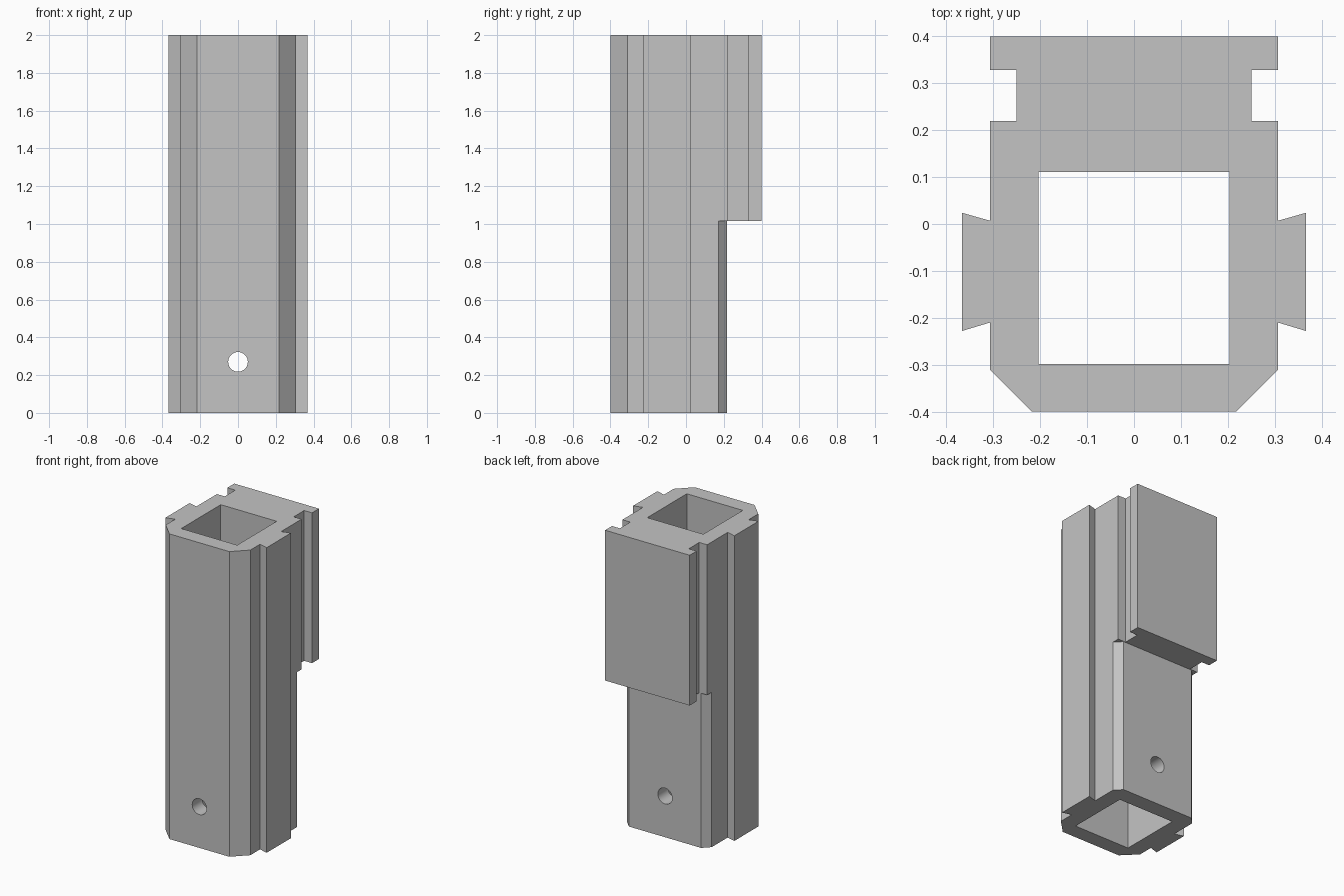
import bpy, bmesh, math

cube = bpy.data.objects.get("Cube")
if cube:
    bpy.data.objects.remove(cube)

grey = bpy.data.materials.new("plain_grey")
grey.use_nodes = True
colour = (0.55, 0.55, 0.55, 1)
grey.diffuse_color = colour
grey.node_tree.nodes["Principled BSDF"].inputs["Base Color"].default_value = colour


def prism(name, half, z0, z1):
    """Extrude a plan outline given by its +x half, mirrored across x = 0."""
    outline = half + [(-x, y) for x, y in reversed(half)]
    bm = bmesh.new()
    face = bm.faces.new([bm.verts.new((x, y, z0)) for x, y in outline])
    top = bmesh.ops.extrude_face_region(bm, geom=[face])["geom"]
    verts = [g for g in top if isinstance(g, bmesh.types.BMVert)]
    bmesh.ops.translate(bm, verts=verts, vec=(0, 0, z1 - z0))
    bmesh.ops.recalc_face_normals(bm, faces=bm.faces)
    mesh = bpy.data.meshes.new(name)
    bm.to_mesh(mesh)
    bm.free()
    mesh.materials.append(grey)
    obj = bpy.data.objects.new(name, mesh)
    bpy.context.collection.objects.link(obj)
    return obj


# Post: chamfered front, dovetail side rails, grooved back flange
post = prism("post", [
    (0.217, -0.4), (0.307, -0.31), (0.307, -0.21), (0.367, -0.228),
    (0.367, 0.024), (0.307, 0.007), (0.307, 0.22), (0.25, 0.22),
    (0.25, 0.328), (0.307, 0.328), (0.307, 0.4)], 0, 2)

# Square bore through the full height
bore = prism("bore_cutter", [(0.203, -0.298), (0.203, 0.111)], -0.1, 2.1)

# Lower back relief, leaving chamfered back corners
relief = prism("relief_cutter", [
    (0.262, 0.217), (0.347, 0.132), (0.5, 0.132), (0.5, 0.5)], -0.1, 1.015)

# Round pin hole through the front and back walls
bpy.ops.mesh.primitive_cylinder_add(vertices=32, radius=0.052, depth=1.2,
                                    location=(0, 0, 0.27),
                                    rotation=(math.pi / 2, 0, 0))
pin = bpy.context.object
pin.name = "pin_hole_cutter"
pin.data.materials.append(grey)

# Cut the post and bake the result
cutters = [bore, relief, pin]
for cutter in cutters:
    mod = post.modifiers.new(cutter.name, "BOOLEAN")
    mod.operation = "DIFFERENCE"
    mod.solver = "EXACT"
    mod.object = cutter
    cutter.hide_render = True

bpy.ops.object.select_all(action="DESELECT")
post.select_set(True)
bpy.context.view_layer.objects.active = post
for cutter in cutters:
    bpy.ops.object.modifier_apply(modifier=cutter.name)
    bpy.data.objects.remove(cutter)
bpy.ops.object.shade_smooth_by_angle(angle=math.radians(30))
